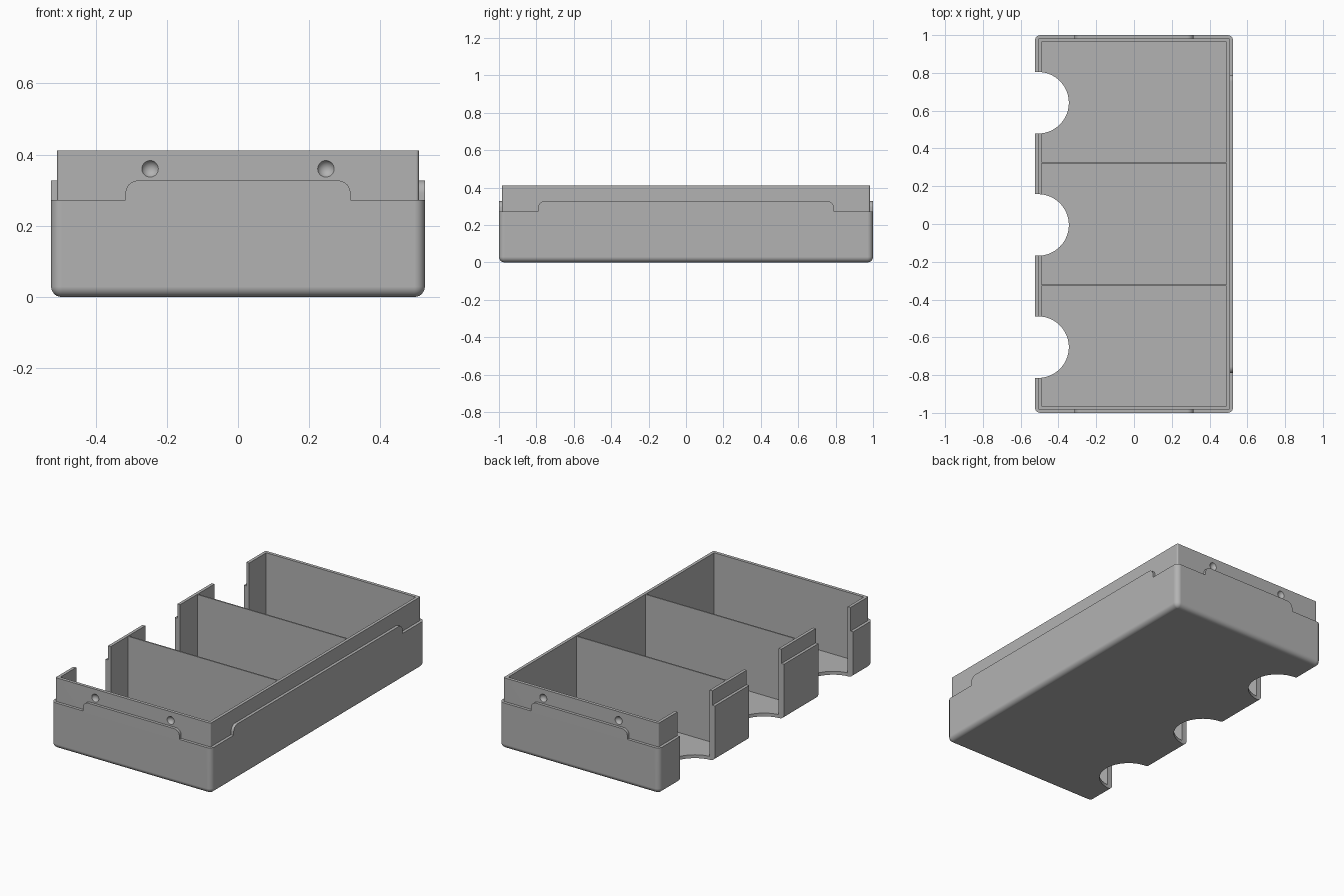
import bpy, bmesh
from math import pi, sin, cos, radians
from mathutils import Vector

cube = bpy.data.objects.get("Cube")
if cube:
    bpy.data.objects.remove(cube, do_unlink=True)

HX, HY = 0.525, 1.0          # outer half sizes
LX, LY = 0.508, 0.983        # upper lip
IX, IY = 0.49, 0.964         # cavity
STEP, TONGUE, TOP, FLOOR = 0.272, 0.327, 0.412, 0.02

grey = bpy.data.materials.new("plain grey")
grey.use_nodes = True
colour = (0.45, 0.45, 0.45, 1)
grey.diffuse_color = colour
grey.node_tree.nodes["Principled BSDF"].inputs["Base Color"].default_value = colour


def finish(name, bm):
    bmesh.ops.recalc_face_normals(bm, faces=bm.faces)
    mesh = bpy.data.meshes.new(name)
    bm.to_mesh(mesh)
    bm.free()
    mesh.materials.append(grey)
    obj = bpy.data.objects.new(name, mesh)
    bpy.context.collection.objects.link(obj)
    return obj


def box(name, hx, hy, z0, z1, y=0, corner=0, bottom=0):
    """Box with optional rounded upright corners and rounded bottom rim."""
    bm = bmesh.new()
    bmesh.ops.create_cube(bm, size=1)
    for v in bm.verts:
        v.co = Vector((v.co.x * 2 * hx, v.co.y * 2 * hy + y, z1 if v.co.z > 0 else z0))
    if corner:
        upright = [e for e in bm.edges if abs(e.verts[0].co.z - e.verts[1].co.z) > 0.01]
        bmesh.ops.bevel(bm, geom=upright, offset=corner, segments=6, profile=0.5, affect='EDGES')
    if bottom:
        rim = [e for e in bm.edges if all(abs(v.co.z - z0) < 1e-5 for v in e.verts)]
        bmesh.ops.bevel(bm, geom=rim, offset=bottom, segments=6, profile=0.5, affect='EDGES')
    return finish(name, bm)


def prism(name, outline, place, a, b):
    """Extrude a 2D outline from a to b; place maps (u, v, depth) to a point."""
    bm = bmesh.new()
    face = bm.faces.new([bm.verts.new(place(u, v, a)) for u, v in outline])
    ext = bmesh.ops.extrude_face_region(bm, geom=[face])
    move = Vector(place(0, 0, b)) - Vector(place(0, 0, a))
    bmesh.ops.translate(bm, vec=move, verts=[g for g in ext["geom"] if isinstance(g, bmesh.types.BMVert)])
    return finish(name, bm)


def combine(target, tool, operation):
    mod = target.modifiers.new("combine", 'BOOLEAN')
    mod.operation, mod.solver, mod.object = operation, 'EXACT', tool
    bpy.context.view_layer.objects.active = target
    bpy.ops.object.modifier_apply(modifier=mod.name)
    bpy.data.objects.remove(tool, do_unlink=True)


def tongue_outline(half, r=0.035):
    arc = [(half - r + r * cos(t * pi / 16), TONGUE - r + r * sin(t * pi / 16)) for t in range(9)]
    return [(half, 0.2)] + arc + [(-u, v) for u, v in reversed(arc)] + [(-half, 0.2)]


# Lower body, raised tongues and recessed upper lip
tray = box("tray", HX, HY, 0, STEP, corner=0.03, bottom=0.029)
combine(tray, prism("end_tongues", tongue_outline(0.316), lambda u, v, d: (u, d, v), -HY, HY), 'UNION')
combine(tray, prism("side_tongues", tongue_outline(0.79), lambda u, v, d: (d, u, v), -HX, HX), 'UNION')
combine(tray, box("lip", LX, LY, 0.1, TOP, corner=0.008), 'UNION')

# Hollow inside
combine(tray, box("cavity", IX, IY, FLOOR, 0.6), 'DIFFERENCE')

# Round finger cutouts through one long wall and the floor
R, CX = 0.163, -0.508
for y in (-0.652, -0.005, 0.642):
    arc = [(CX + R * cos(t), y + R * sin(t)) for t in (radians(-90 + 5 * i) for i in range(37))]
    outline = [(-0.7, y - R)] + arc + [(-0.7, y + R)]
    combine(tray, prism("finger_cutout", outline, lambda u, v, d: (u, v, d), -0.1, 0.6), 'DIFFERENCE')

# Snap dimples on both short ends
for sx in (-1, 1):
    for sy in (-1, 1):
        bm = bmesh.new()
        bmesh.ops.create_uvsphere(bm, u_segments=32, v_segments=20, radius=0.0255)
        bmesh.ops.translate(bm, verts=bm.verts, vec=(sx * 0.247, sy * (LY + 0.0105), 0.36))
        combine(tray, finish("dimple", bm), 'DIFFERENCE')

# Merge leftover flat pieces
bm = bmesh.new()
bm.from_mesh(tray.data)
bmesh.ops.remove_doubles(bm, verts=bm.verts, dist=1e-5)
bmesh.ops.dissolve_limit(bm, angle_limit=radians(0.5), verts=bm.verts, edges=bm.edges)
bm.to_mesh(tray.data)
bm.free()

# Thin dividers between the three compartments
parts = [tray]
for name, y in (("front_divider", -0.325), ("back_divider", 0.323)):
    parts.append(box(name, IX + 0.004, 0.004, FLOOR - 0.005, TOP - 0.001, y=y))

# Smooth rounded corners, keep hard edges crisp
bpy.ops.object.select_all(action='DESELECT')
for obj in parts:
    obj.select_set(True)
bpy.context.view_layer.objects.active = tray
bpy.ops.object.shade_smooth_by_angle(angle=radians(30))
weighted = tray.modifiers.new("weighted normals", 'WEIGHTED_NORMAL')
weighted.keep_sharp = True
